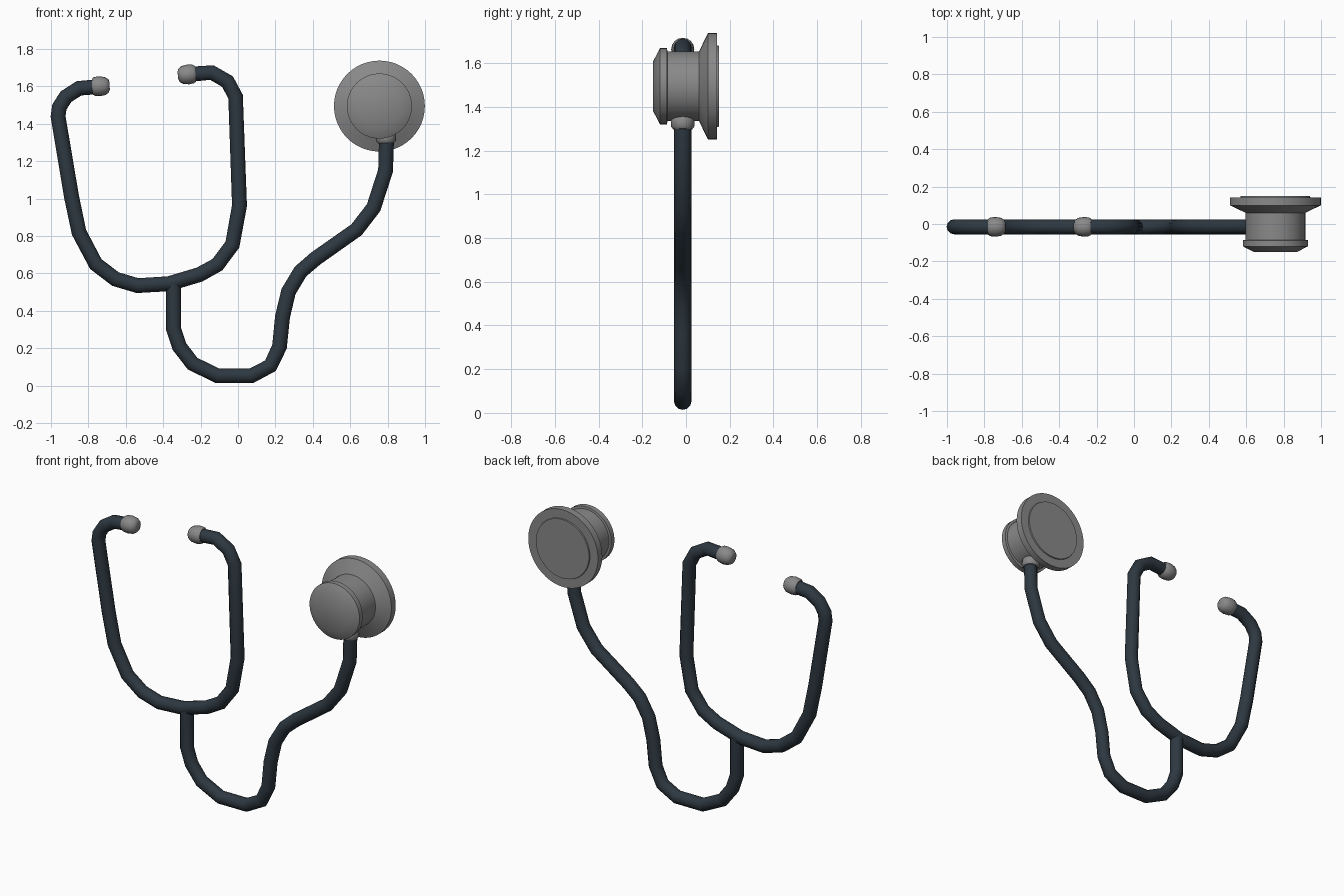
import bpy, math
from mathutils import Vector

cube = bpy.data.objects.get("Cube")
if cube:
    bpy.data.objects.remove(cube, do_unlink=True)

TUBE_Y = -0.015


def material(name, rgb):
    m = bpy.data.materials.new(name)
    m.use_nodes = True
    m.diffuse_color = (*rgb, 1)
    m.node_tree.nodes["Principled BSDF"].inputs["Base Color"].default_value = (*rgb, 1)
    return m


rubber = material("dark blue rubber", (0.027, 0.040, 0.053))
metal = material("grey metal", (0.25, 0.25, 0.25))


def smooth(obj, angle):
    bpy.ops.object.select_all(action="DESELECT")
    obj.select_set(True)
    bpy.context.view_layer.objects.active = obj
    bpy.ops.object.shade_smooth_by_angle(angle=math.radians(angle))


def tube(name, path):
    """Round tube along x,z points, turned into a mesh."""
    curve = bpy.data.curves.new(name, "CURVE")
    curve.dimensions = "3D"
    curve.bevel_depth = 0.04
    curve.bevel_resolution = 4
    curve.use_fill_caps = True
    spline = curve.splines.new("POLY")
    spline.points.add(len(path) - 1)
    for point, (x, z) in zip(spline.points, path):
        point.co = (x, TUBE_Y, z, 1)
    obj = bpy.data.objects.new(name, curve)
    bpy.context.collection.objects.link(obj)
    bpy.ops.object.select_all(action="DESELECT")
    obj.select_set(True)
    bpy.context.view_layer.objects.active = obj
    bpy.ops.object.convert(target="MESH")
    obj = bpy.context.object
    obj.data.materials.clear()
    obj.data.materials.append(rubber)
    smooth(obj, 60)


def lathe(name, profile, origin, axis, sides, angle):
    """Closed solid turned from (radius, distance) pairs along an axis."""
    verts, faces = [], []
    for r, d in profile:
        for i in range(sides):
            a = math.tau * i / sides
            verts.append((r * math.cos(a), r * math.sin(a), d))
    for k in range(len(profile) - 1):
        for i in range(sides):
            j = (i + 1) % sides
            lo, hi = k * sides, (k + 1) * sides
            faces.append((lo + i, lo + j, hi + j, hi + i))
    faces.append(tuple(reversed(range(sides))))
    faces.append(tuple(range(len(verts) - sides, len(verts))))
    mesh = bpy.data.meshes.new(name)
    mesh.from_pydata(verts, [], faces)
    mesh.materials.append(metal)
    obj = bpy.data.objects.new(name, mesh)
    bpy.context.collection.objects.link(obj)
    obj.location = origin
    obj.rotation_euler = Vector(axis).to_track_quat("Z", "Y").to_euler()
    smooth(obj, angle)


# Headset loop, from one ear to the other
tube("headset_tube", [
    (-0.73, 1.60), (-0.85, 1.59), (-0.92, 1.545), (-0.955, 1.49), (-0.962, 1.44),
    (-0.89, 1.01), (-0.85, 0.82), (-0.76, 0.65), (-0.655, 0.57), (-0.537, 0.535),
    (-0.37, 0.545), (-0.206, 0.594), (-0.11, 0.647), (-0.03, 0.754), (0.008, 0.963),
    (-0.013, 1.545), (-0.056, 1.626), (-0.14, 1.674), (-0.26, 1.665)])

# Long hose, from the headset to the chest piece
tube("chest_hose", [
    (-0.345, 0.545), (-0.345, 0.305), (-0.313, 0.209), (-0.243, 0.118), (-0.11, 0.053),
    (0.072, 0.053), (0.174, 0.107), (0.222, 0.209), (0.238, 0.369), (0.27, 0.503),
    (0.334, 0.61), (0.414, 0.679), (0.634, 0.834), (0.725, 0.952), (0.789, 1.15),
    (0.794, 1.32)])

# Ear tips
tip = [(0.042, 0), (0.05, 0.012), (0.053, 0.04), (0.048, 0.07), (0.036, 0.088), (0.02, 0.094)]
lathe("right_ear_tip", tip, (-0.78, TUBE_Y, 1.60), (1, 0, 0.03), 16, 50)
lathe("left_ear_tip", tip, (-0.228, TUBE_Y, 1.668), (-1, 0, -0.1), 16, 50)

# Chest piece: small bell in front, flared diaphragm behind
lathe("chest_piece", [
    (0.115, -0.15), (0.174, -0.119), (0.174, -0.087), (0.16, -0.085), (0.16, 0.06),
    (0.243, 0.10), (0.243, 0.143), (0.187, 0.143), (0.185, 0.15)],
    (0.756, 0, 1.495), (0, 1, 0), 48, 30)

# Collar joining hose and chest piece
lathe("hose_collar", [(0.044, 0), (0.053, 0.012), (0.053, 0.045), (0.035, 0.07)],
      (0.793, TUBE_Y, 1.298), (-0.06, 0, 1), 16, 40)
